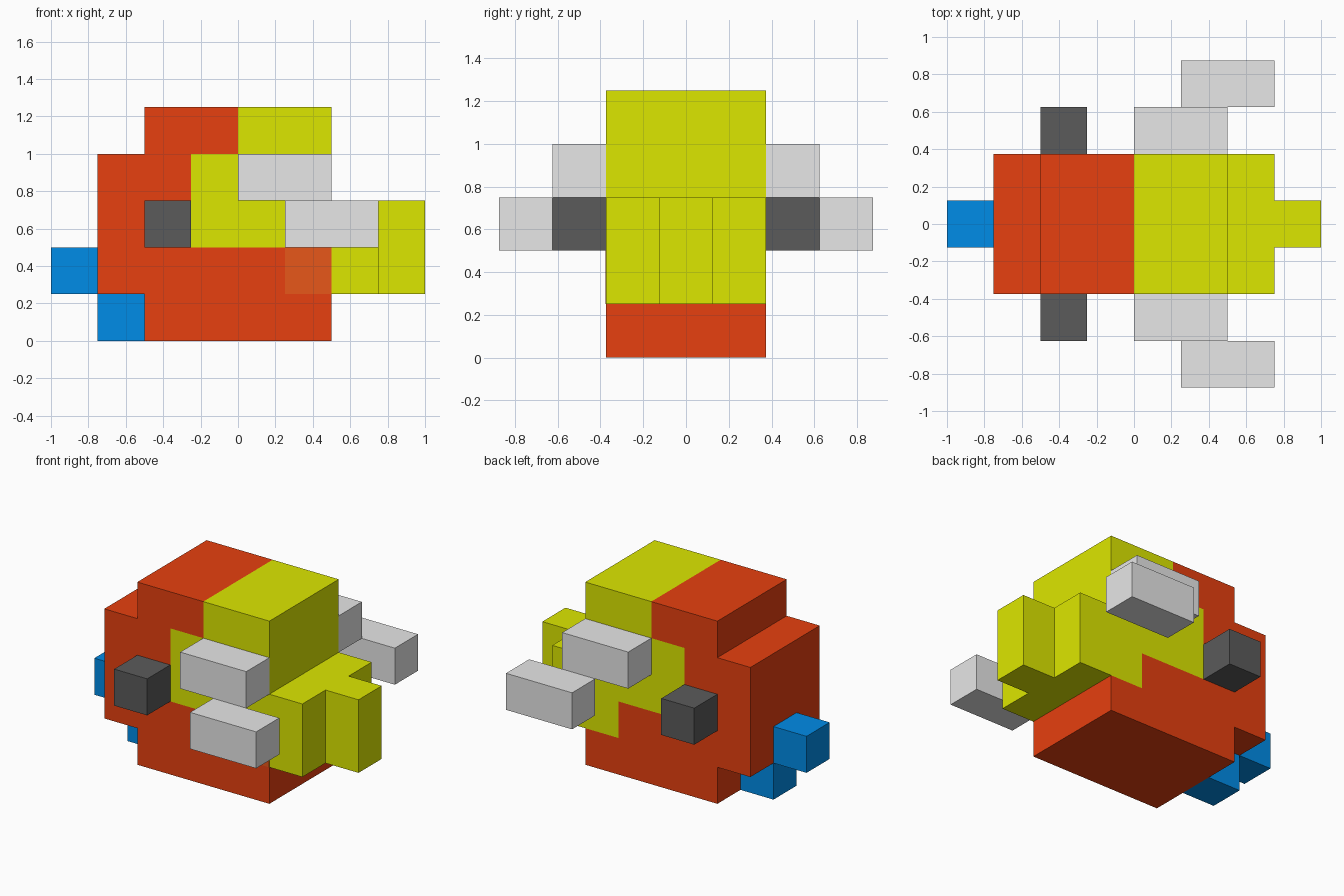
import bpy
import bmesh

CELL = 0.25  # size of one block

cube = bpy.data.objects.get("Cube")
if cube:
    bpy.data.objects.remove(cube, do_unlink=True)


def material(name, rgb):
    """Flat material from an sRGB 0-255 colour."""
    linear = [(c / 255 / 12.92) if c < 11 else ((c / 255 + 0.055) / 1.055) ** 2.4
              for c in rgb]
    mat = bpy.data.materials.new(name)
    mat.use_nodes = True
    mat.diffuse_color = (*linear, 1)
    bsdf = mat.node_tree.nodes["Principled BSDF"]
    bsdf.inputs["Base Color"].default_value = (*linear, 1)
    bsdf.inputs["Roughness"].default_value = 0.9
    return mat


def slab(name, profile, y0, y1, mat):
    """Extrude an (x, z) profile from y0 to y1, all in block units."""
    bm = bmesh.new()
    face = bm.faces.new([bm.verts.new((x * CELL, y0 * CELL, z * CELL))
                         for x, z in profile])
    side = bmesh.ops.extrude_face_region(bm, geom=[face])["geom"]
    moved = [v for v in side if isinstance(v, bmesh.types.BMVert)]
    bmesh.ops.translate(bm, verts=moved, vec=(0, (y1 - y0) * CELL, 0))
    bmesh.ops.recalc_face_normals(bm, faces=bm.faces)
    mesh = bpy.data.meshes.new(name)
    bm.to_mesh(mesh)
    bm.free()
    mesh.materials.append(mat)
    obj = bpy.data.objects.new(name, mesh)
    bpy.context.collection.objects.link(obj)
    return obj


def box(name, x0, x1, y0, y1, z0, z1, mat):
    return slab(name, [(x0, z0), (x1, z0), (x1, z1), (x0, z1)], y0, y1, mat)


red = material("brick red", (238, 66, 16))
yellow = material("lime yellow", (229, 240, 0))
blue = material("bright blue", (0, 147, 243))
light = material("light grey", (238, 238, 238))
dark = material("dark grey", (91, 91, 91))
orange = material("burnt orange", (242, 92, 28))

# Body: two interlocking stepped halves
slab("red_body", [(-2, 0), (2, 0), (2, 1), (1, 1), (1, 2), (-1, 2), (-1, 4),
                  (0, 4), (0, 5), (-2, 5), (-2, 4), (-3, 4), (-3, 1), (-2, 1)],
     -1.5, 1.5, red)
slab("yellow_face", [(-1, 2), (1, 2), (1, 1), (3, 1), (3, 3), (2, 3), (2, 5),
                     (0, 5), (0, 4), (-1, 4)], -1.5, 1.5, yellow)
box("nose", 3, 4, -0.5, 0.5, 1, 3, yellow)

# Thin patch on one cheek
box("cheek_patch", 1, 2, -1.508, -1.5, 1, 2, orange)

# Tail blocks
box("upper_tail", -4, -3, -0.5, 0.5, 1, 2, blue)
box("lower_tail", -3, -2, -0.5, 0.5, 0, 1, blue)

# Paired side blocks
for label, s in (("left", 1), ("right", -1)):
    for part, x0, x1, inner, z0, mat in (("inner_fin", 0, 2, 1.5, 3, light),
                                         ("outer_fin", 1, 3, 2.5, 2, light),
                                         ("side_knob", -2, -1, 1.5, 2, dark)):
        box(f"{label}_{part}", x0, x1, s * inner, s * (inner + 1),
            z0, z0 + 1, mat)
